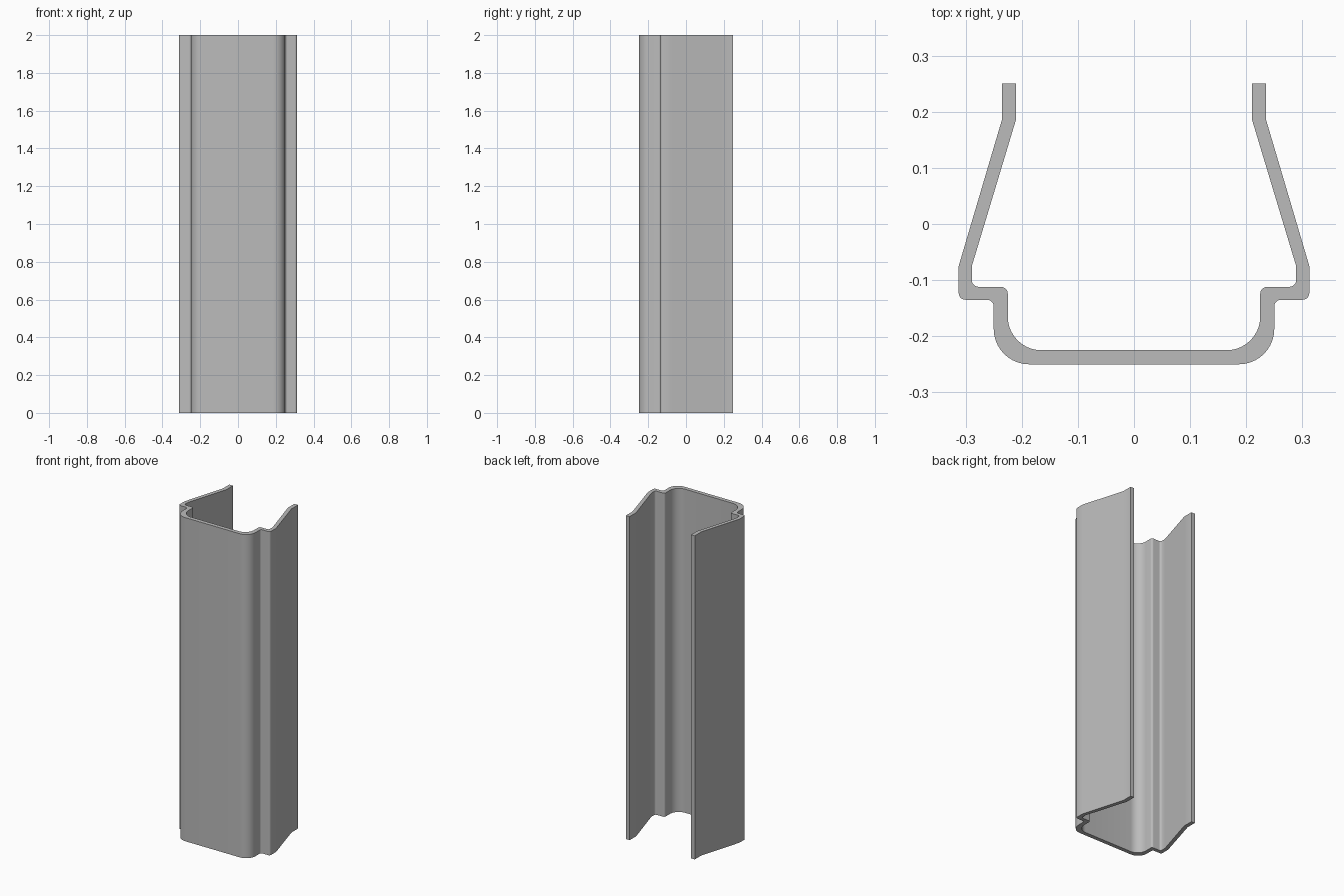
import bpy
import bmesh
import math
from mathutils import Vector

cube = bpy.data.objects.get("Cube")
if cube:
    bpy.data.objects.remove(cube)

HEIGHT = 2.0

# Right half of the section: corner x, corner y, fillet radius
HALF = [
    (0.25, -0.25, 0.063), (0.25, -0.135, 0.012), (0.3125, -0.135, 0.012),
    (0.3125, -0.075, 0), (0.235, 0.187, 0), (0.235, 0.25, 0),
    (0.21, 0.25, 0), (0.21, 0.187, 0), (0.289, -0.075, 0),
    (0.289, -0.112, 0.012), (0.225, -0.112, 0.012), (0.225, -0.225, 0.06),
]


def fillet(before, corner, after, radius, steps):
    """Round a right-angled corner with an arc."""
    a = (before - corner).normalized() * radius
    b = (after - corner).normalized() * radius
    centre = corner + a + b
    angles = [math.pi / 2 * i / steps for i in range(steps + 1)]
    return [centre - b * math.cos(t) - a * math.sin(t) for t in angles]


def rounded_outline(corners):
    points = []
    for i, (x, y, radius) in enumerate(corners):
        corner = Vector((x, y))
        if radius == 0:
            points.append(corner)
            continue
        before = Vector(corners[i - 1][:2])
        after = Vector(corners[(i + 1) % len(corners)][:2])
        steps = 10 if radius > 0.03 else 5
        points += fillet(before, corner, after, radius, steps)
    return points


# Mirror the half section into one closed outline
half_count = len(HALF)
mirrored = [(-x, y, r) for x, y, r in reversed(HALF)]
# Outer walls run up the right, inner walls run across and up the left
outer, inner = HALF[:half_count // 2], HALF[half_count // 2:]
left_inner, left_outer = mirrored[:half_count // 2], mirrored[half_count // 2:]
outline = rounded_outline(outer + inner + left_inner + left_outer)

# Extrude the section into the channel
bm = bmesh.new()
section = bm.faces.new([bm.verts.new((p.x, p.y, 0)) for p in outline])
result = bmesh.ops.extrude_face_region(bm, geom=[section], use_keep_orig=True)
top = [v for v in result["geom"] if isinstance(v, bmesh.types.BMVert)]
bmesh.ops.translate(bm, verts=top, vec=(0, 0, HEIGHT))
bmesh.ops.recalc_face_normals(bm, faces=bm.faces)
mesh = bpy.data.meshes.new("channel_profile")
bm.to_mesh(mesh)
bm.free()

channel = bpy.data.objects.new("channel_profile", mesh)
bpy.context.collection.objects.link(channel)

# Plain grey metal
grey = bpy.data.materials.new("plain_grey")
grey.use_nodes = True
colour = (0.5, 0.5, 0.5, 1)
grey.diffuse_color = colour
grey.node_tree.nodes["Principled BSDF"].inputs["Base Color"].default_value = colour
mesh.materials.append(grey)

# Smooth bends, crisp section edges
bpy.ops.object.select_all(action="DESELECT")
channel.select_set(True)
bpy.context.view_layer.objects.active = channel
bpy.ops.object.shade_smooth_by_angle(angle=math.radians(30))
